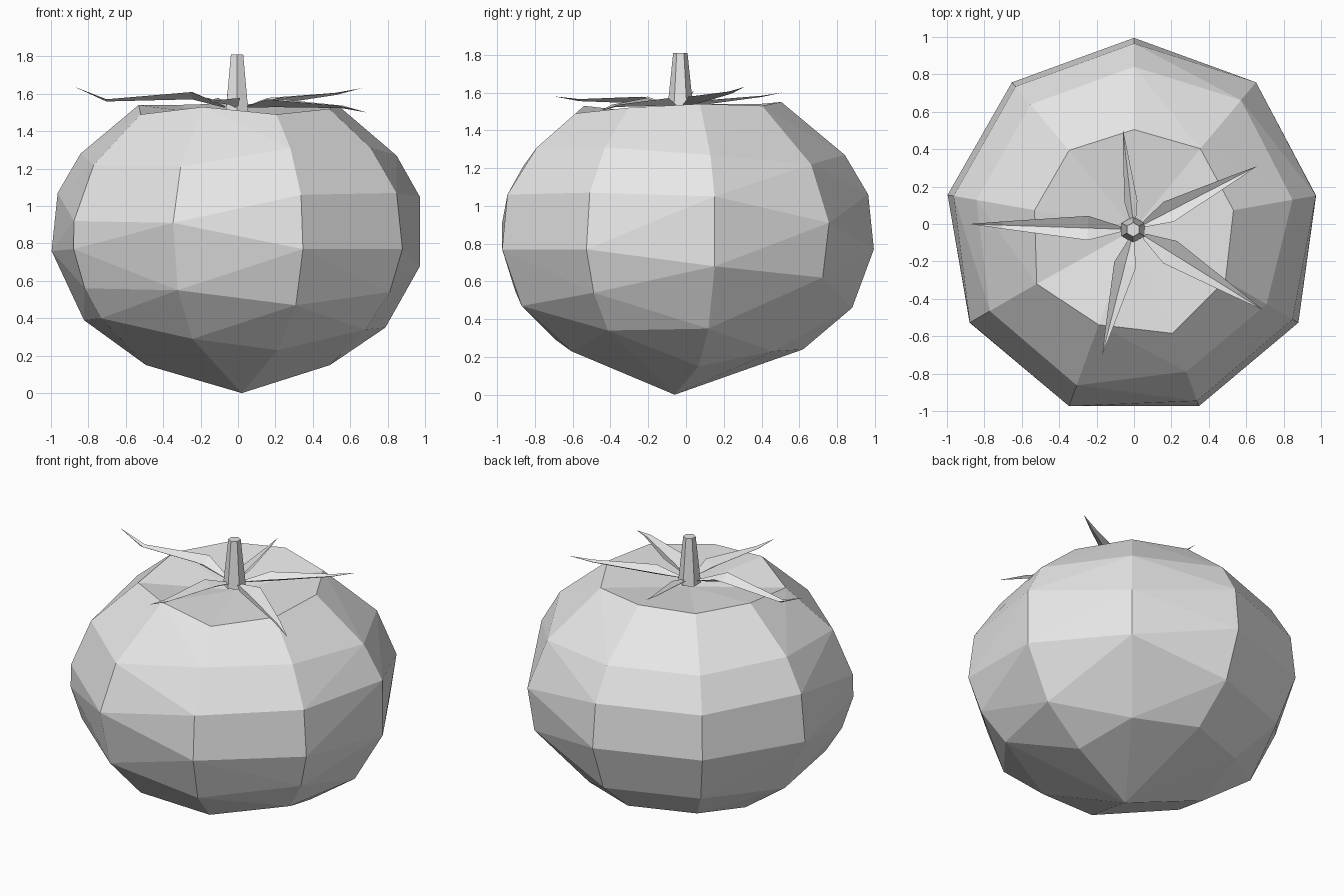
import bpy, bmesh, math
from mathutils import Vector

cube = bpy.data.objects.get("Cube")
if cube:
    bpy.data.objects.remove(cube)

grey = bpy.data.materials.new("plain_grey")
grey.use_nodes = True
grey.diffuse_color = (0.8, 0.8, 0.8, 1)
grey.node_tree.nodes["Principled BSDF"].inputs["Base Color"].default_value = (0.8, 0.8, 0.8, 1)


def finish(name, bm, recalc=True):
    if recalc:
        bmesh.ops.recalc_face_normals(bm, faces=bm.faces)
    mesh = bpy.data.meshes.new(name)
    bm.to_mesh(mesh)
    bm.free()
    mesh.materials.append(grey)
    obj = bpy.data.objects.new(name, mesh)
    bpy.context.collection.objects.link(obj)
    return obj


# Fruit outline as (height, radius)
profile = [(0.0, 0.0), (0.15, 0.5), (0.24, 0.64), (0.35, 0.8), (0.46, 0.9), (0.6, 0.965),
           (0.77, 1.015), (0.91, 1.015), (1.06, 0.985), (1.28, 0.855), (1.54, 0.54), (1.6, 0.45)]


def radius_at(z):
    for (z0, r0), (z1, r1) in zip(profile, profile[1:]):
        if z <= z1:
            return r0 + (r1 - r0) * (z - z0) / (z1 - z0)


# Heights of the corners on each of the nine ribs, clockwise from the back
ribs = [
    (0.24, 0.46, 0.77, 1.06, 1.27, 1.55),
    (0.23, 0.62, 0.91, 1.22, 1.53),
    (0.15, 0.35, 0.68, 1.05, 1.27, 1.54),
    (0.34, 0.54, 0.77, 1.07, 1.31, 1.52),
    (0.23, 0.47, 0.77, 1.06, 1.31, 1.49),
    (0.29, 0.55, 0.91, 1.21, 1.53),
    (0.4, 0.56, 0.77, 0.92, 1.22, 1.49),
    (0.15, 0.39, 0.76, 1.07, 1.28, 1.54),
    (0.24, 0.46, 0.77, 1.06, 1.27, 1.54),
]

# Fruit body: faceted skin over the ribs, with a sunken top
bm = bmesh.new()
bm.verts.new((0.02, -0.06, 0))
rim = set()
for i, heights in enumerate(ribs):
    angle = math.radians(90 - 40 * i)
    for z in heights:
        r = radius_at(z)
        v = bm.verts.new((r * math.cos(angle), r * math.sin(angle) - 0.02, z))
    rim.add(v)
bmesh.ops.convex_hull(bm, input=list(bm.verts))
caps = [f for f in bm.faces if all(v in rim for v in f.verts)]
bmesh.ops.delete(bm, geom=caps, context='FACES')
centre = bm.verts.new((0, -0.03, 1.47))
for e in [e for e in bm.edges if len(e.link_faces) == 1]:
    bm.faces.new((*e.verts, centre))
bmesh.ops.delete(bm, geom=[v for v in bm.verts if not v.link_faces], context='VERTS')
bmesh.ops.dissolve_limit(bm, angle_limit=math.radians(1), verts=bm.verts, edges=bm.edges)
finish("fruit_body", bm)

# Stem
bm = bmesh.new()
bmesh.ops.create_cone(bm, cap_ends=True, segments=6, radius1=0.07, radius2=0.038, depth=0.31)
stem = finish("stem", bm)
stem.location = (-0.005, -0.03, 1.655)

# Leaves: tip, middle height, height near the tip, half width
leaves = [
    ((0.66, 0.31, 1.63), 1.56, 1.60, 0.06),
    ((0.69, -0.46, 1.50), 1.55, 1.53, 0.07),
    ((-0.17, -0.70, 1.58), 1.56, 1.56, 0.06),
    ((-0.88, 0.0, 1.64), 1.59, 1.565, 0.065),
    ((-0.06, 0.51, 1.60), 1.55, 1.58, 0.035),
]
for n, (tip, mid_z, far_z, width) in enumerate(leaves):
    start, tip = Vector((0, -0.03, 1.53)), Vector(tip)
    side = Vector((start.y - tip.y, tip.x - start.x, 0)).normalized()
    bm = bmesh.new()
    rows = []
    for t, z, w in ((0.08, 1.53, 0.015), (0.28, mid_z, width), (0.8, far_z, width * 0.3)):
        p = start.lerp(tip, t)
        p.z = z
        edge = side * w
        lift = Vector((0, 0, w * 0.3))
        rows.append([bm.verts.new(q) for q in (p - edge + lift, p - lift, p + edge + lift)])
    end = bm.verts.new(tip)
    for a, b in zip(rows, rows[1:]):
        for k in range(2):
            bm.faces.new((a[k], b[k], b[k + 1], a[k + 1]))
    for k in range(2):
        bm.faces.new((rows[-1][k], end, rows[-1][k + 1]))
    bm.normal_update()
    if sum(f.normal.z for f in bm.faces) < 0:
        bmesh.ops.reverse_faces(bm, faces=bm.faces)
    finish(f"leaf_{n + 1}", bm, recalc=False)
